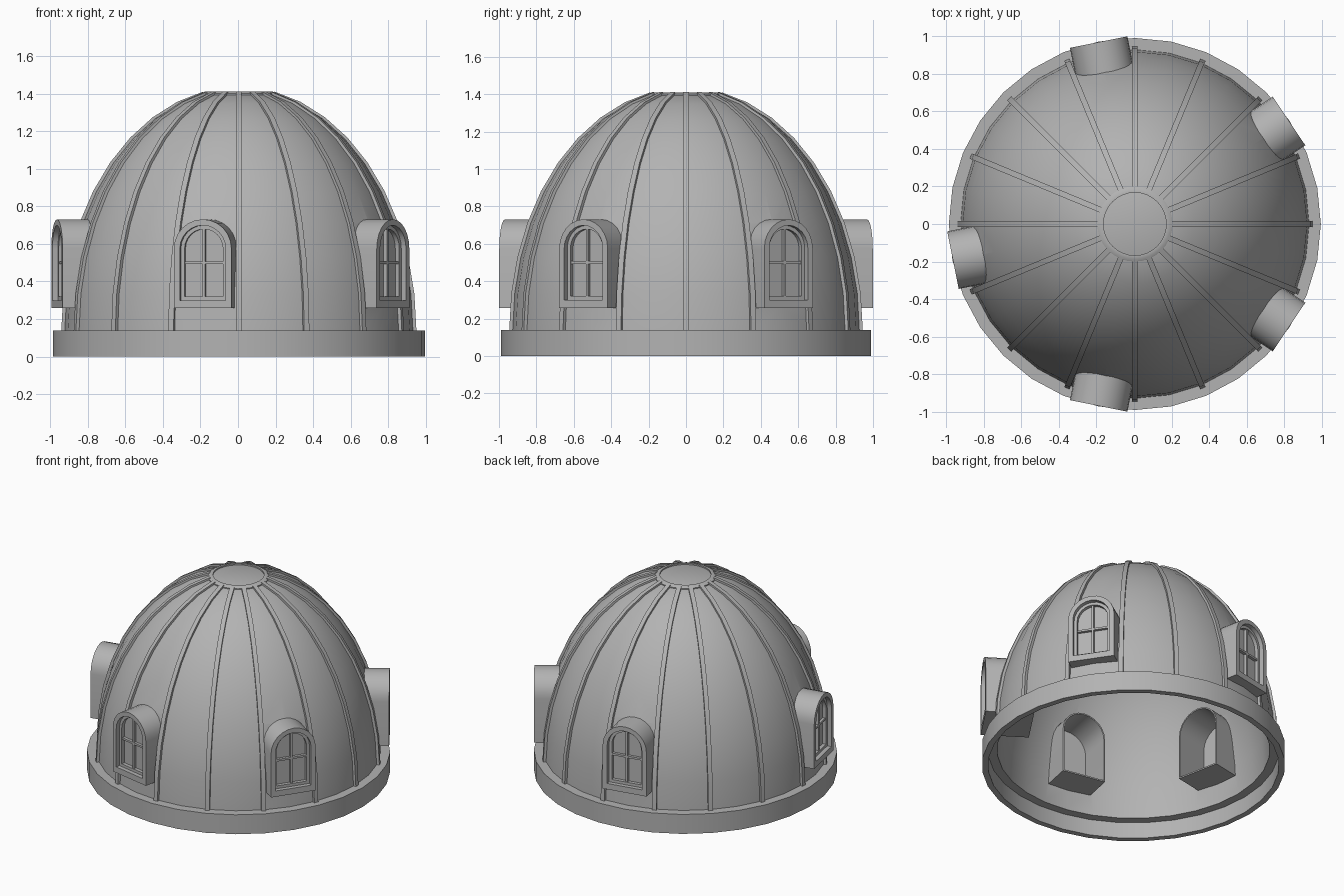
import bpy, bmesh, math
from mathutils import Matrix, Vector

cube = bpy.data.objects.get("Cube")
if cube:
    bpy.data.objects.remove(cube, do_unlink=True)

grey = bpy.data.materials.new("plain grey")
grey.use_nodes = True
GREY = (0.45, 0.45, 0.45, 1)
grey.diffuse_color = GREY
grey.node_tree.nodes["Principled BSDF"].inputs["Base Color"].default_value = GREY

SIDES = 32
BASE_TOP = 0.14
CENTRE = (0.0045, 0, 0)   # dormers are uneven, so the dome axis sits slightly off centre


def smooth(obj):
    bpy.ops.object.select_all(action='DESELECT')
    obj.select_set(True)
    bpy.context.view_layer.objects.active = obj
    bpy.ops.object.shade_smooth_by_angle(angle=math.radians(35))


def finish(name, bm):
    bmesh.ops.recalc_face_normals(bm, faces=bm.faces)
    bmesh.ops.translate(bm, verts=bm.verts, vec=CENTRE)
    mesh = bpy.data.meshes.new(name)
    bm.to_mesh(mesh)
    bm.free()
    mesh.materials.append(grey)
    obj = bpy.data.objects.new(name, mesh)
    bpy.context.collection.objects.link(obj)
    return obj


def lathe(name, profile):
    """Spin a closed (radius, height) loop around z."""
    bm = bmesh.new()
    verts = [bm.verts.new((r, 0, z)) for r, z in profile]
    edges = [bm.edges.new((v, verts[(i + 1) % len(verts)])) for i, v in enumerate(verts)]
    bmesh.ops.spin(bm, geom=verts + edges, cent=(0, 0, 0), axis=(0, 0, 1),
                   angle=math.tau, steps=SIDES, use_merge=True)
    bmesh.ops.remove_doubles(bm, verts=bm.verts, dist=0.0001)
    return finish(name, bm)


def dome_curve(radius, height, end_radius, steps=9):
    """Quarter-ellipse profile that stops at end_radius."""
    stop = math.acos(end_radius / radius)
    return [(radius * math.cos(stop * i / steps),
             BASE_TOP + height * math.sin(stop * i / steps)) for i in range(steps + 1)]


def loft(bm, loops):
    """Skin between matching closed loops of points and cap both ends."""
    rows = [[bm.verts.new(p) for p in loop] for loop in loops]
    n = len(rows[0])
    for a, b in zip(rows, rows[1:]):
        for i in range(n):
            j = (i + 1) % n
            bm.faces.new((a[i], a[j], b[j], b[i]))
    bm.faces.new(rows[0])
    bm.faces.new(rows[-1])


# Base ring, hollow dome shell, collar around the crown
smooth(lathe("base_ring", [(0.95, 0), (0.99, 0), (0.99, BASE_TOP), (0.89, BASE_TOP),
                           (0.89, 0.115), (0.95, 0.115)]))
outer = dome_curve(0.928, 1.285, 0.18)
inner = dome_curve(0.89, 1.25, 0.18)
shell = lathe("dome_shell", outer + [(0, outer[-1][1]), (0, inner[-1][1])] + inner[::-1])
smooth(lathe("crown_collar", [(0.167, 1.38), (0.2, 1.38), (0.2, 1.4), (0.182, 1.41), (0.167, 1.41)]))

# Ribs
bm = bmesh.new()
HALF_RIB = 0.015
for k in range(16):
    turn = Matrix.Rotation(math.tau * k / 16, 3, 'Z')
    loops = []
    for (ro, zo), (ri, zi) in zip(dome_curve(0.945, 1.297, 0.19), dome_curve(0.91, 1.27, 0.19)):
        loops.append([turn @ Vector(p) for p in (
            (ro, -HALF_RIB, zo), (ro, HALF_RIB, zo), (ri, HALF_RIB, zi), (ri, -HALF_RIB, zi))])
    loft(bm, loops)
smooth(finish("dome_ribs", bm))

# Dormer windows: arched tubes open to the inside, recessed frames and glazing bars
SPRING = 0.575
FACE = 0.987
INNER_END = 0.67


def arch(half, bottom, x):
    """Arched outline at depth x, facing +x."""
    pts = [(x, -half, bottom), (x, half, bottom)]
    for i in range(13):
        a = math.pi * i / 12
        pts.append((x, half * math.cos(a), SPRING + half * math.sin(a)))
    return pts


def box(bm, x, y, z, size):
    bmesh.ops.create_cube(bm, size=1, matrix=Matrix.Translation((x, y, z)) @ Matrix.Diagonal((*size, 1)))


holes = bmesh.new()
for number, angle in enumerate((33.75, 101.25, 191.25, 258.75, 326.25), 1):
    turn = Matrix.Rotation(math.radians(angle), 4, 'Z')
    bm = bmesh.new()
    loft(bm, [arch(0.147, 0.268, FACE - 0.07),
              arch(0.147, 0.268, INNER_END),
              arch(0.156, 0.258, INNER_END),
              arch(0.156, 0.258, FACE),
              arch(0.124, 0.3, FACE),
              arch(0.124, 0.3, FACE - 0.03),
              arch(0.104, 0.32, FACE - 0.03),
              arch(0.104, 0.32, FACE - 0.055)])
    bm.transform(turn)
    smooth(finish(f"dormer_{number}", bm))

    bm = bmesh.new()
    box(bm, FACE - 0.045, 0, 0.5, (0.02, 0.014, 0.362))
    box(bm, FACE - 0.045, 0, 0.5, (0.02, 0.21, 0.014))
    bm.transform(turn)
    finish(f"glazing_bars_{number}", bm)

    loft(holes, [[turn @ Vector(p) for p in arch(0.151, 0.263, x)] for x in (0.6, 1.1)])

# Cut the dormer openings through the dome shell
cutter = finish("dormer_holes", holes)
cutter.hide_render = True
cut = shell.modifiers.new("dormer openings", 'BOOLEAN')
cut.operation = 'DIFFERENCE'
cut.solver = 'EXACT'
cut.object = cutter
bpy.context.view_layer.objects.active = shell
bpy.ops.object.modifier_apply(modifier=cut.name)
bpy.data.objects.remove(cutter, do_unlink=True)
smooth(shell)
